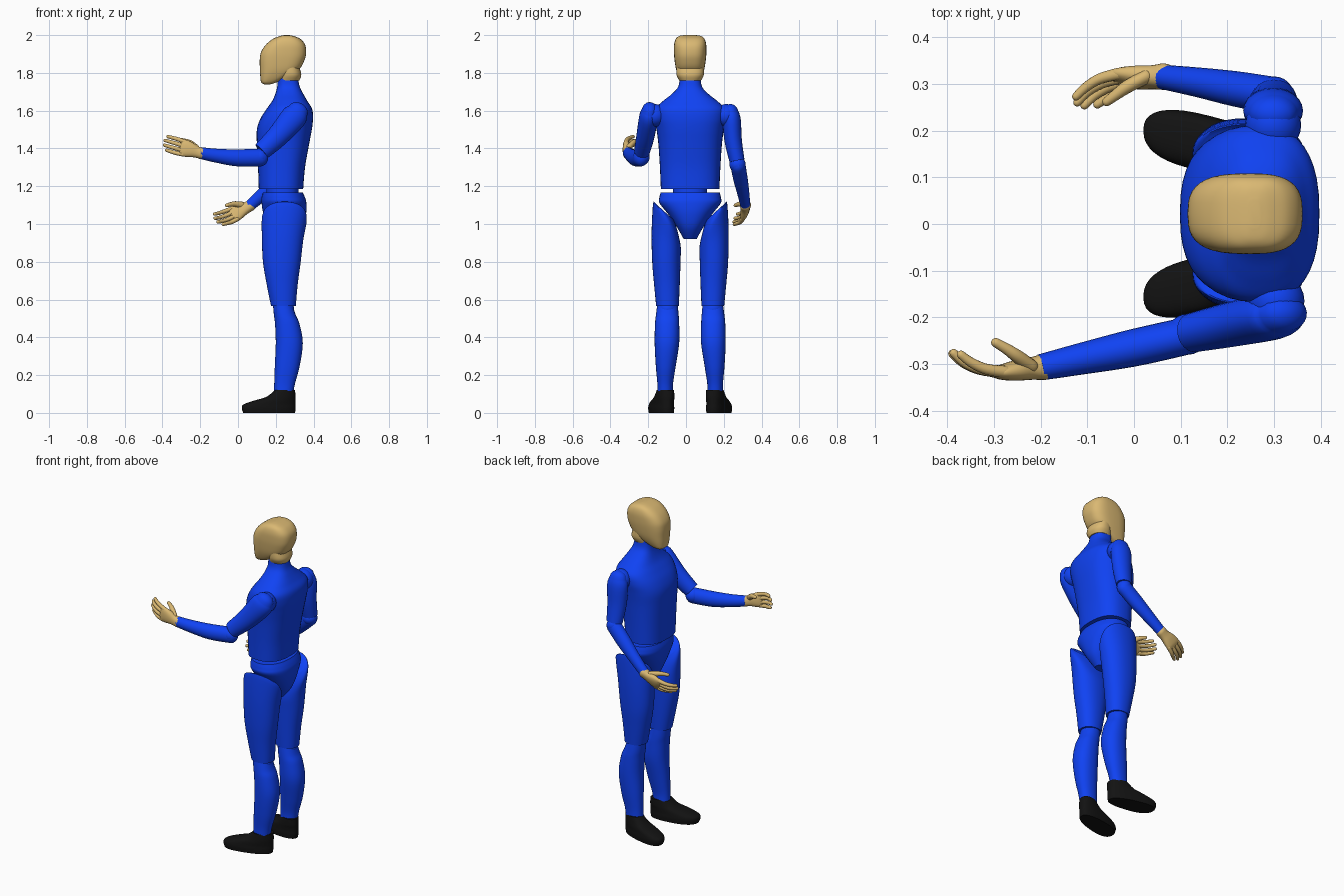
import bpy, bmesh
from math import sin, cos, pi, radians
from mathutils import Vector

CY = 0.022  # body mid-plane


def material(name, rgb):
    m = bpy.data.materials.new(name)
    m.diffuse_color = (*rgb, 1)
    return m


BLUE = material("blue", (0.005, 0.055, 0.90))
TAN = material("tan", (0.70, 0.48, 0.17))
BLACK = material("black", (0.006, 0.006, 0.006))


def smooth_rows(rows, steps):
    """Catmull-Rom through rows of numbers."""
    out, last = [], len(rows) - 1
    for i in range(last):
        a, b, c, d = (rows[max(0, min(last, k))] for k in (i - 1, i, i + 1, i + 2))
        for s in range(steps):
            t = s / steps
            out.append([0.5 * (2 * q + (r - p) * t + (2 * p - 5 * q + 4 * r - w) * t * t
                        + (3 * q - p - 3 * r + w) * t ** 3) for p, q, r, w in zip(a, b, c, d)])
    return out + [list(rows[-1])]


def skin_rings(bm, rings):
    vs = [[bm.verts.new(c) for c in r] for r in rings]
    n = len(vs[0])
    for a, b in zip(vs, vs[1:]):
        for k in range(n):
            bm.faces.new((a[k], a[(k + 1) % n], b[(k + 1) % n], b[k]))
    bm.faces.new(vs[0][::-1])
    bm.faces.new(vs[-1])


def finish(bm, name, mat):
    bmesh.ops.recalc_face_normals(bm, faces=bm.faces)
    me = bpy.data.meshes.new(name)
    bm.to_mesh(me)
    bm.free()
    ob = bpy.data.objects.new(name, me)
    bpy.context.collection.objects.link(ob)
    me.materials.append(mat)
    bpy.ops.object.select_all(action='DESELECT')
    ob.select_set(True)
    bpy.context.view_layer.objects.active = ob
    bpy.ops.object.shade_smooth_by_angle(angle=radians(40))
    return ob


def spow(v, p):
    return (1 if v >= 0 else -1) * abs(v) ** (2 / p)


def body(name, rows, mat, p=2.3, n=40, steps=5, warp=None):
    """Horizontal sections: z, x front, x back, y centre, y half, slant."""
    bm, rings = bmesh.new(), []
    for z, x0, x1, yc, yh, sl in smooth_rows(rows, steps):
        ring = []
        for k in range(n):
            a = 2 * pi * k / n
            dy = yh * spow(sin(a), p)
            v = Vector(((x0 + x1) / 2 + (x1 - x0) / 2 * spow(cos(a), p), yc + dy, z + sl * dy))
            ring.append(warp(v) if warp else v)
        rings.append(ring)
    skin_rings(bm, rings)
    return finish(bm, name, mat)


def tube(bm, rows, ref, n=24, steps=4, p=2.0, ends=(1, 1)):
    """Sections along a path: x, y, z, half along ref, half across."""
    rows = smooth_rows(rows, steps)
    pts = [Vector(r[:3]) for r in rows]
    rings = []
    for i, r in enumerate(rows):
        t = (pts[min(i + 1, len(pts) - 1)] - pts[max(i - 1, 0)]).normalized()
        a = Vector(ref)
        a = (a - t * a.dot(t)).normalized()
        b = t.cross(a)
        offs = [(0, 1)]
        side = -1 if i == 0 else 1 if i == len(rows) - 1 else 0
        if side and ends[side > 0]:  # rounded end
            offs = [(sin(h), cos(h)) for h in (0, 0.4, 0.8, 1.15, 1.45)][::side]
        for dz, k in offs:
            c = pts[i] + t * side * dz * min(r[3], r[4])
            rings.append([c + a * r[3] * k * spow(cos(2 * pi * j / n), p)
                          + b * r[4] * k * spow(sin(2 * pi * j / n), p) for j in range(n)])
    skin_rings(bm, rings)


def limb(name, rows, ref=(0, 1, 0), ends=(1, 1), mat=BLUE):
    bm = bmesh.new()
    tube(bm, rows, ref, ends=ends)
    finish(bm, name, mat)


def ball(name, c, r, mat=BLUE):
    bm = bmesh.new()
    bmesh.ops.create_uvsphere(bm, u_segments=24, v_segments=14, radius=r)
    bmesh.ops.translate(bm, verts=bm.verts, vec=c)
    finish(bm, name, mat)


# head and neck
body("head", [(z, a, b, CY, h, 0) for z, a, b, h in (
    (1.738, .140, .165, .028), (1.75, .123, .205, .046), (1.78, .118, .265, .062),
    (1.82, .116, .325, .075), (1.87, .115, .353, .083), (1.91, .122, .361, .086),
    (1.95, .148, .355, .085), (1.98, .185, .330, .076), (1.995, .222, .295, .058),
    (2.0, .245, .27, .03))], TAN, p=2.9)
body("neck_joint", [(1.76, .215, .325, CY, .058, 0), (1.79, .22, .335, CY, .072, 0),
                    (1.83, .22, .325, CY, .072, 0)], TAN)

# torso, waist and pelvis
body("torso", [(z, a, b, CY, h, 0) for z, a, b, h in (
    (1.185, .110, .345, .155), (1.30, .106, .355, .160), (1.42, .100, .376, .168),
    (1.50, .100, .391, .178), (1.56, .120, .397, .188), (1.61, .152, .392, .184),
    (1.65, .180, .368, .145), (1.69, .198, .345, .095), (1.73, .208, .326, .062),
    (1.79, .210, .315, .055))], BLUE, p=2.5)
body("waist_joint", [(1.13, .15, .32, CY, .09, 0), (1.22, .15, .32, CY, .09, 0)], BLUE)
body("pelvis", [(z, a, b, CY, h, 0) for z, a, b, h in (
    (.92, .195, .295, .034), (.98, .160, .340, .068), (1.05, .135, .360, .115),
    (1.11, .125, .362, .162), (1.14, .125, .355, .163), (1.168, .132, .342, .156))], BLUE)

# legs and feet
for side, s in (("left", -1), ("right", 1)):
    def leg(part, rows, mat=BLUE, p=2.2, warp=None):
        body(f"{side}_{part}", [(z, a, b, CY + s * o, h, s * sl) for z, a, b, o, h, sl in rows],
             mat, p, warp=warp)

    leg("thigh", [(.565, .175, .306, .120, .060, 0), (.68, .152, .316, .123, .068, 0),
                  (.80, .132, .332, .126, .075, 0), (.92, .127, .346, .127, .077, .5),
                  (1.03, .127, .364, .130, .066, 1.2), (1.065, .15, .345, .135, .050, .9)])
    ball(f"{side}_knee", (.243, CY + s * .12, .55), .054)
    leg("shin", [(.115, .190, .294, .132, .041, 0), (.16, .192, .303, .132, .042, 0),
                 (.25, .195, .327, .129, .053, 0), (.37, .200, .343, .123, .065, 0),
                 (.47, .196, .326, .122, .064, 0), (.52, .190, .305, .121, .060, 0),
                 (.572, .185, .288, .120, .054, 0)])
    ball(f"{side}_ankle", (.243, CY + s * .132, .12), .04)

    # toes turn outward, heel is narrower
    def turn_out(v):
        mid = CY + s * .150
        w = 1 + .9 * (.16 - v.x)
        return Vector((v.x, mid + (v.y - mid) * w + s * .2 * (.16 - v.x), v.z))
    leg("foot", [(0, .028, .302, .150, .058, 0), (.025, .020, .305, .150, .060, 0),
                 (.045, .030, .305, .150, .058, 0), (.065, .085, .305, .150, .056, 0),
                 (.085, .150, .305, .149, .053, 0), (.12, .195, .302, .148, .048, 0)],
        BLACK, 2.4, turn_out)

# arms: left reaches forward, right hangs with bent elbow
ball("left_shoulder", (.305, -.165, 1.575), .06)
limb("left_upper_arm", [(.318, -.192, 1.60, .042, .055), (.295, -.198, 1.565, .050, .068),
                        (.21, -.215, 1.465, .048, .058), (.125, -.233, 1.385, .042, .048)], ends=(1, 0))
ball("left_elbow", (.115, -.236, 1.355), .044)
limb("left_forearm", [(.12, -.238, 1.352, .040, .047), (0, -.265, 1.350, .040, .045),
                      (-.11, -.288, 1.361, .034, .037), (-.2, -.307, 1.376, .028, .031)], ends=(1, 0))
ball("right_shoulder", (.298, .212, 1.575), .06)
limb("right_upper_arm", [(.298, .236, 1.595, .040, .052), (.298, .242, 1.55, .048, .064),
                         (.297, .25, 1.44, .046, .058), (.30, .27, 1.335, .040, .048)], ends=(1, 0))
ball("right_elbow", (.30, .273, 1.315), .043)
limb("right_forearm", [(.30, .275, 1.312, .040, .045), (.22, .289, 1.237, .038, .043),
                       (.14, .303, 1.165, .032, .035), (.06, .315, 1.095, .026, .029)], ends=(1, 0))


def hand(name, wrist, along, palm):
    d = Vector(along).normalized()
    w = Vector(palm)
    w = (w - d * w.dot(d)).normalized()
    v = d.cross(w)
    v = v if v.z > 0 else -v  # thumb side
    bm = bmesh.new()

    def part(rows, **kw):
        tube(bm, [(*(Vector(wrist) + d * a + v * b + w * c), r, q) for a, b, c, r, q in rows], w, **kw)
    # palm
    part([(-.006, 0, 0, .028, .030), (.022, 0, 0, .024, .031), (.055, .002, 0, .022, .040),
          (.085, .002, 0, .017, .045), (.10, .001, .002, .013, .043)], p=2.3)
    # fingers
    for o, k in ((.034, .95), (.012, 1.04), (-.011, 1.0), (-.032, .82)):
        part([(.088, o, .001, .013, .012), (.088 + .045 * k, o * 1.1, .012, .0115, .011),
              (.088 + .078 * k, o * 1.1, .030, .0105, .010), (.088 + .100 * k, o * 1.08, .052 * k, .009, .009)],
             n=14)
    # thumb
    part([(.028, .020, .006, .015, .018), (.060, .036, .032, .014, .015),
          (.082, .040, .050, .012, .012), (.104, .040, .066, .010, .010)], n=14)
    finish(bm, name, TAN)


hand("left_hand", (-.2, -.307, 1.376), (-.95, -.12, .27), (0, 1, 0))
hand("right_hand", (.06, .315, 1.095), (-.84, -.04, -.46), (0, -.92, .38))
